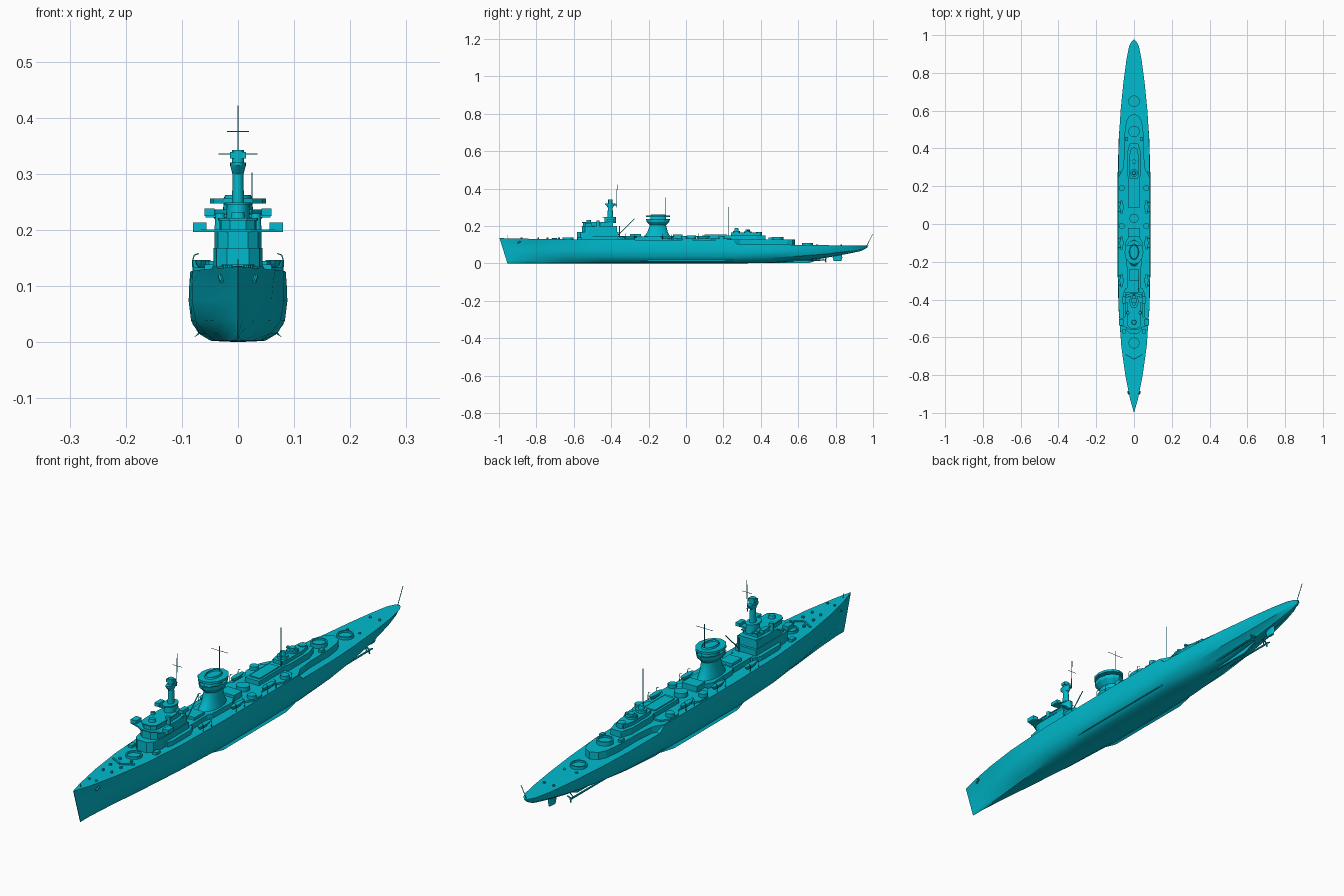
import bpy, bmesh, math
from mathutils import Vector

mat = bpy.data.materials.new("hull_teal")
mat.diffuse_color = (0.0, 0.5, 0.62, 1)


def finish(name, bm, smooth=False):
    bmesh.ops.recalc_face_normals(bm, faces=bm.faces)
    me = bpy.data.meshes.new(name)
    bm.to_mesh(me)
    bm.free()
    ob = bpy.data.objects.new(name, me)
    bpy.context.collection.objects.link(ob)
    me.materials.append(mat)
    if smooth:
        bpy.ops.object.select_all(action='DESELECT')
        ob.select_set(True)
        bpy.context.view_layer.objects.active = ob
        bpy.ops.object.shade_smooth_by_angle(angle=math.radians(35))
    return ob


def loft(name, rings, smooth=False):
    """Skin a list of equal-length closed rings and cap both ends."""
    bm = bmesh.new()
    vs = [[bm.verts.new(p) for p in r] for r in rings]
    n = len(rings[0])
    for a, b in zip(vs, vs[1:]):
        for i in range(n):
            j = (i + 1) % n
            bm.faces.new((a[i], a[j], b[j], b[i]))
    bm.faces.new(vs[0])
    bm.faces.new(vs[-1])
    return finish(name, bm, smooth)


def prism(name, half, z0, z1):
    """Extrude a half outline (x, y), mirrored across the centreline."""
    pts = half + [(-x, y) for x, y in reversed(half) if x > 0]
    return loft(name, [[(x, y, z) for x, y in pts] for z in (z0, z1)])


def box(name, x, y0, y1, z0, z1, cx=0.0):
    return loft(name, [[(cx - x, y0, z), (cx + x, y0, z), (cx + x, y1, z), (cx - x, y1, z)]
                       for z in (z0, z1)])


def oval(x, y, rx, ry, z, n=24):
    return [(x + rx * math.cos(2 * math.pi * i / n), y + ry * math.sin(2 * math.pi * i / n), z)
            for i in range(n)]


def cyl(name, x, y, r, z0, z1, r2=None, n=20):
    r2 = r if r2 is None else r2
    return loft(name, [oval(x, y, r, r, z0, n), oval(x, y, r2, r2, z1, n)], True)


def rod(name, pts, r, n=6):
    """Thin round bar along a path."""
    rings = []
    pts = [Vector(p) for p in pts]
    for i, p in enumerate(pts):
        d = (pts[min(i + 1, len(pts) - 1)] - pts[max(i - 1, 0)]).normalized()
        u = d.orthogonal() if abs(d.x) > 0.9 else d.cross(Vector((1, 0, 0)))
        u.normalize()
        v = d.cross(u)
        rings.append([p + r * (u * math.cos(2 * math.pi * k / n) + v * math.sin(2 * math.pi * k / n))
                      for k in range(n)])
    return loft(name, rings, True)


def barbette(name, y, r, z0, z1):
    """Open turret ring."""
    loft(name, [oval(0, y, r, r, z0, 32), oval(0, y, r, r, z1, 32),
                oval(0, y, r * .82, r * .82, z1, 32), oval(0, y, r * .82, r * .82, z1 - .007, 32)], True)


# Hull stations: y at deck, y at keel, deck / waterline / bilge half widths, keel z, deck z
stations = [
    (-.997, -.955, .001, .001, .001, 0, .135), (-.93, -.90, .020, .011, .005, 0, .133),
    (-.80, -.785, .046, .034, .016, 0, .131), (-.65, -.645, .067, .060, .036, 0, .129),
    (-.45, -.45, .081, .082, .058, 0, .127), (-.20, -.20, .085, .088, .070, 0, .126),
    (.05, .05, .085, .088, .070, 0, .126), (.25, .25, .084, .087, .066, 0, .126),
    (.275, .275, .083, .086, .064, 0, .103), (.45, .45, .080, .081, .050, .002, .101),
    (.60, .60, .071, .070, .034, .013, .099), (.75, .75, .056, .053, .022, .030, .097),
    (.87, .87, .040, .034, .014, .052, .096), (.94, .935, .026, .018, .008, .066, .096),
    (.965, .955, .014, .010, .004, .076, .096), (.976, .968, .003, .002, .001, .084, .095)]
rings = []
for yd, yk, d, w, b, zk, zd in stations:
    half = [(.7 * b, .02), (b, .12), (.25 * b + .75 * w, .3), (w, .58), (.6 * w + .4 * d, .82), (d, 1)]
    sec = [(0, 0)] + half + [(-x, t) for x, t in reversed(half)]
    rings.append([(x, yk + (yd - yk) * t, zk + (zd - zk) * t) for x, t in sec])
loft("hull", rings, True)

# Underwater fittings
loft("skeg", [[(-.004, .40, z), (.004, .40, z), (.003, ye, z), (-.003, ye, z)]
              for z, ye in ((.002, .66), (.035, .75))])
loft("rudder", [oval(0, .81, .005, .020, .012, 12), oval(0, .81, .005, .026, .030, 12),
                oval(0, .81, .005, .022, .062, 12)], True)
for s in (-1, 1):
    rod("propeller_shaft", [(s * .030, .50, .014), (s * .034, .75, .018)], .0035, 8)
    rod("shaft_strut", [(s * .034, .73, .018), (s * .022, .74, .042)], .002)
    for k in range(3):
        a = k * math.tau / 3 + .5
        rod("propeller_blade", [(s * .034, .745, .020),
            (s * .034 + .015 * math.cos(a), .748, .020 + .015 * math.sin(a))], .003)
    loft("bilge_keel", [[(s * .066, y, .016), (s * (.066 + w), y, .016 - w * .6), (s * .069, y, .019)]
                        for y, w in ((-.25, .002), (-.2, .012), (.18, .012), (.25, .002))])

# Aft raised deck, rounded towards the stern
prism("aft_raised_deck", [(0, .2), (.083, .2), (.082, .25), (.060, .29), (.052, .36), (.050, .48),
                          (.042, .54), (.028, .57), (0, .583)], .09, .127)
# Turret rings
barbette("forward_turret_ring", -.63, .029, .12, .138)
barbette("upper_aft_turret_ring", .49, .030, .12, .142)
barbette("lower_aft_turret_ring", .65, .030, .09, .109)

# Bridge: stacked outlines narrowing upward
prism("bridge_base", [(.020, -.582), (.038, -.565), (.044, -.53), (.044, -.36)], .12, .168)
prism("bridge_side_house", [(.052, -.50), (.058, -.48), (.058, -.37), (.045, -.34)], .12, .145)
prism("bridge_middle", [(.018, -.555), (.036, -.54), (.042, -.51), (.042, -.37)], .16, .198)
prism("bridge_wing_deck", [(.022, -.56), (.040, -.548), (.080, -.535), (.080, -.505), (.044, -.49),
                           (.044, -.42), (.036, -.37)], .196, .201)
prism("bridge_wheelhouse", [(.014, -.55), (.030, -.535), (.033, -.50), (.030, -.39)], .20, .218)
prism("bridge_roof", [(.016, -.555), (.034, -.54), (.036, -.49), (.032, -.38)], .217, .221)
for s in (-1, 1):
    box("wing_shelter", .012, -.537, -.503, .197, .213, s * .068)
    box("signal_platform_end", .009, -.42, -.385, .225, .238, s * .051)
    cyl("side_director", s * .032, -.47, .010, .20, .229, .008)
box("signal_platform", .058, -.415, -.39, .222, .227)
cyl("conning_tower", 0, -.52, .014, .215, .232, .011)

# Tower mast on the bridge
loft("tower_base", [oval(0, -.405, .022, .032, .215), oval(0, -.405, .020, .030, .246)], True)
loft("tower_platform", [oval(0, -.41, .024, .036, .244), oval(0, -.41, .024, .036, .249)], True)
loft("tower_shaft", [oval(0, -.405, .011, .015, .24), oval(0, -.405, .009, .012, .32)], True)
loft("tower_top_platform", [oval(0, -.405, .010, .014, .300), oval(0, -.405, .014, .027, .315),
                            oval(0, -.405, .014, .027, .320)], True)
cyl("rangefinder_drum", 0, -.405, .011, .318, .342)
box("rangefinder_arm", .014, -.415, -.395, .327, .339)
rod("top_mast", [(0, -.372, .30), (0, -.368, .422)], .0014)
rod("mast_bracket", [(0, -.40, .312), (0, -.37, .312)], .002)
rod("mast_yard", [(-.02, -.369, .375), (.02, -.369, .375)], .0009)

# Deckhouse between bridge and funnel, with crane
box("forward_deckhouse", .036, -.36, -.235, .12, .146)
box("boat_deck_hatch", .026, -.30, -.24, .14, .157)
rod("crane_boom", [(.025, -.365, .15), (.025, -.275, .238)], .002)
rod("crane_post", [(.025, -.355, .13), (.025, -.355, .20)], .003)

# Funnel, its flared platform and cap
prism("funnel_house", [(.030, -.24), (.042, -.22), (.046, -.10), (.030, -.07)], .12, .145)
prof = [(.14, .036, .073, -.155), (.165, .031, .055, -.152), (.205, .027, .043, -.15),
        (.255, .026, .042, -.148), (.262, .023, .038, -.148), (.252, .021, .035, -.148)]
loft("funnel", [oval(0, yc, rx, ry, z, 32) for z, rx, ry, yc in prof], True)
loft("funnel_platform", [oval(0, -.15, rx, ry, z, 12) for z, rx, ry in
     ((.205, .028, .044), (.222, .044, .060), (.236, .046, .064), (.236, .043, .060), (.224, .041, .057))])
loft("funnel_upper_gallery", [oval(0, -.15, .050, .064, z, 12) for z in (.247, .256)])
rod("funnel_mast", [(0, -.112, .24), (0, -.112, .352)], .0014)
rod("funnel_mast_yard", [(-.035, -.112, .335), (.035, -.112, .335)], .0009)

# Midship decks, catapult base and aft houses
prism("midship_platform", [(.045, -.07), (.058, -.05), (.080, -.02), (.080, .03), (.060, .06),
                           (.060, .13), (.080, .16), (.080, .21), (.060, .24)], .12, .133)
box("intake_house", .032, -.07, -.02, .13, .155)
cyl("catapult_base", 0, .03, .024, .13, .150, n=28)
box("workshop_house", .030, .085, .235, .13, .150)
box("workshop_roof", .022, .10, .22, .149, .154)
prism("aft_deckhouse", [(.028, .235), (.036, .26), (.036, .38), (.022, .425)], .12, .150)
prism("aft_control_house", [(.020, .24), (.025, .26), (.025, .36), (.016, .40)], .148, .164)
cyl("aft_director_base", 0, .27, .020, .16, .174)
cyl("aft_director", 0, .27, .012, .17, .188, .009)
cyl("aft_rangefinder_tub", 0, .33, .021, .16, .171)
cyl("aft_rangefinder", 0, .33, .012, .17, .180)
box("aft_rangefinder_arm", .024, .326, .336, .172, .178)
cyl("aft_gun_tub", 0, .39, .015, .15, .168)
rod("aft_mast", [(.025, .225, .13), (.025, .225, .302)], .0014)

# Mirrored deck fittings
for s in (-1, 1):
    for y in (-.02, .18):
        cyl("gun_tub", s * .065, y + .01, .016, .13, .146, n=12)
    for y in (-.30, -.10, .09):
        loft("boat", [oval(s * .066, y, rx, ry, z, 12) for z, rx, ry in
                      ((.132, .004, .025), (.139, .009, .034), (.146, .010, .038))], True)
        for dy in (-.025, .025):
            rod("davit", [(s * .080, y + dy, .122), (s * .081, y + dy, .145), (s * .078, y + dy, .155),
                          (s * .070, y + dy, .158)], .0012)
    for y, x in ((-.88, .015), (-.79, .018), (-.74, .022), (-.68, .024), (.70, .026), (.83, .020)):
        z = .130 if y < 0 else .095
        cyl("bollard", s * x, y, .005, z - .003, z + .007, n=8)
    rod("anchor", [(s * .029, -.90, .108), (s * .032, -.885, .118)], .004)
    box("locker", .007, .44, .46, .125, .137, s * .040)
    box("side_locker", .008, -.58, -.555, .12, .138, s * .052)

# Breakwater and staffs at both ends
for s in (-1, 1):
    rod("breakwater", [(0, -.715, .132), (s * .045, -.69, .131)], .004)
rod("jackstaff", [(0, -.95, .13), (0, -.955, .148)], .001)
rod("ensign_staff", [(0, .965, .092), (0, .999, .158)], .0013)
